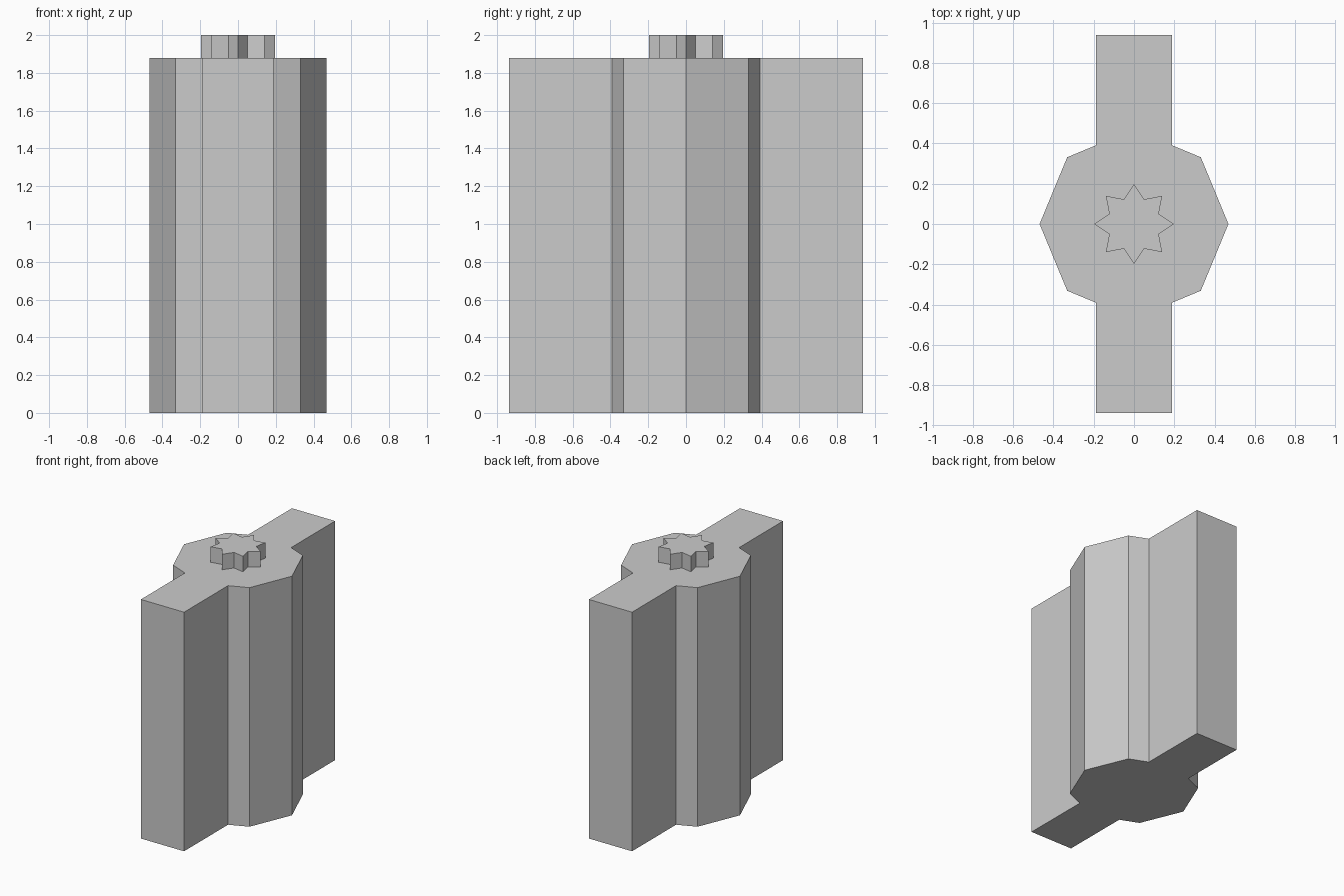
import bpy, bmesh
from math import cos, sin, pi

if "Cube" in bpy.data.objects:
    bpy.data.objects.remove(bpy.data.objects["Cube"])


def prism(name, outline, z0, z1):
    """Extrude a counter-clockwise XY outline from z0 to z1."""
    bm = bmesh.new()
    base = bm.faces.new([bm.verts.new((x, y, z0)) for x, y in outline])
    out = bmesh.ops.extrude_face_region(bm, geom=[base], use_keep_orig=True)
    top = [g for g in out["geom"] if isinstance(g, bmesh.types.BMVert)]
    bmesh.ops.translate(bm, verts=top, vec=(0, 0, z1 - z0))
    bmesh.ops.recalc_face_normals(bm, faces=bm.faces)
    mesh = bpy.data.meshes.new(name)
    bm.to_mesh(mesh)
    bm.free()
    obj = bpy.data.objects.new(name, mesh)
    bpy.context.collection.objects.link(obj)
    return obj


BODY_TOP = 1.878
R = 0.469            # octagon corner radius
HALF_W = 0.1875      # half width of the flat wings
WING_END = 0.9375
d = R * cos(pi / 4)
joint_y = R - HALF_W * (R - d) / d   # where a wing meets the octagon

# Body: octagonal core with a wing front and back, one quarter mirrored round
right = [(R, 0), (d, d), (HALF_W, joint_y), (HALF_W, WING_END)]
half = right + [(-x, y) for x, y in reversed(right)]
body_outline = half + [(x, -y) for x, y in reversed(half[1:-1])]
prism("body", body_outline, 0, BODY_TOP)

# Eight-pointed star knob on top
star = [((0.197, 0.133)[i % 2] * cos(i * pi / 8),
         (0.197, 0.133)[i % 2] * sin(i * pi / 8)) for i in range(16)]
prism("star_knob", star, BODY_TOP, 2.0)
